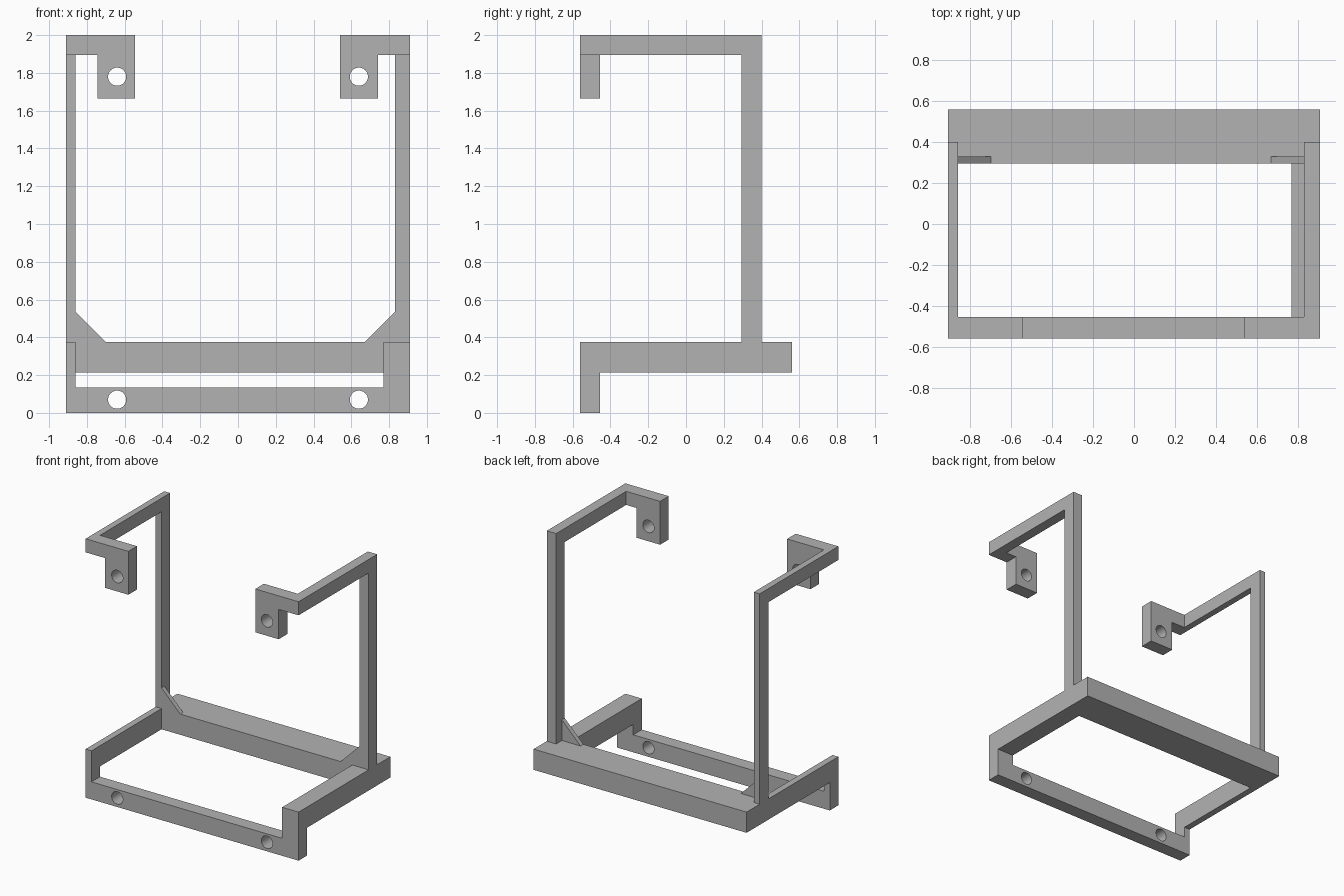
import bpy, bmesh, math
from mathutils import Vector

if "Cube" in bpy.data.objects:
    bpy.data.objects.remove(bpy.data.objects["Cube"])

grey = bpy.data.materials.new("plain_grey")
grey.use_nodes = True
GREY = (0.45, 0.45, 0.45, 1)
grey.diffuse_color = GREY
grey.node_tree.nodes["Principled BSDF"].inputs["Base Color"].default_value = GREY


def circle(x, z, r=0.048, sides=48):
    return [(x + r * math.cos(math.tau * i / sides), z + r * math.sin(math.tau * i / sides))
            for i in range(sides)]


def rect(a0, b0, a1, b1):
    return [(a0, b0), (a1, b0), (a1, b1), (a0, b1)]


def plate(name, axis, low, high, outline, holes=()):
    """Extrude an outline with holes along x (drawn in y, z) or y (drawn in x, z)."""
    curve = bpy.data.curves.new(name + "_profile", "CURVE")
    curve.dimensions = "2D"
    curve.fill_mode = "BOTH"
    curve.extrude = (high - low) / 2
    for loop in [outline, *holes]:
        spline = curve.splines.new("POLY")
        spline.points.add(len(loop) - 1)
        for point, (a, b) in zip(spline.points, loop):
            point.co = (a, b, 0, 1)
        spline.use_cyclic_u = True
    helper = bpy.data.objects.new(name + "_profile", curve)
    mesh = bpy.data.meshes.new_from_object(helper)
    bpy.data.objects.remove(helper)
    bpy.data.curves.remove(curve)

    bm = bmesh.new()
    bm.from_mesh(mesh)
    middle = (low + high) / 2
    for v in bm.verts:
        a, b, c = v.co
        v.co = Vector((c + middle, a, b)) if axis == "x" else Vector((a, c + middle, b))
    bmesh.ops.remove_doubles(bm, verts=bm.verts, dist=1e-5)
    bmesh.ops.recalc_face_normals(bm, faces=bm.faces)
    bm.to_mesh(mesh)
    bm.free()
    mesh.name = name
    mesh.materials.clear()
    mesh.materials.append(grey)
    obj = bpy.data.objects.new(name, mesh)
    bpy.context.collection.objects.link(obj)
    bpy.ops.object.select_all(action="DESELECT")
    obj.select_set(True)
    bpy.context.view_layer.objects.active = obj
    bpy.ops.object.shade_smooth_by_angle(angle=math.radians(30))
    return obj


# Shared levels
OUT, FRONT, FRONT_IN = 0.91, -0.56, -0.455
REAR_IN, POST_BACK, REAR = 0.295, 0.40, 0.56
BASE_LOW, BASE_TOP, ARM_LOW, TOP = 0.215, 0.375, 1.895, 2.0
HOLE_X = 0.64

# Base: front rail with two legs, rear beam
plate("front_rail", "y", FRONT, FRONT_IN,
      [(-OUT, 0), (OUT, 0), (OUT, BASE_TOP), (0.77, BASE_TOP), (0.77, 0.135),
       (-0.86, 0.135), (-0.86, BASE_TOP), (-OUT, BASE_TOP)],
      [circle(-HOLE_X, 0.07), circle(HOLE_X, 0.07)])
plate("rear_beam", "y", REAR_IN, REAR, rect(-OUT, BASE_LOW, OUT, BASE_TOP))

# Each side: lower arm, post with upper arm, gusset and mounting tab
for side, s, lower_in, post_in, tab_in, tab_out in (
        ("right", -1, 0.86, 0.86, 0.545, 0.745),
        ("left", 1, 0.77, 0.83, 0.54, 0.74)):
    plate(side + "_lower_arm", "x", *sorted((s * lower_in, s * OUT)),
          rect(FRONT_IN, BASE_LOW, REAR_IN, BASE_TOP))
    plate(side + "_post", "x", *sorted((s * post_in, s * OUT)),
          [(REAR_IN, BASE_TOP), (POST_BACK, BASE_TOP), (POST_BACK, TOP),
           (FRONT_IN, TOP), (FRONT_IN, ARM_LOW), (REAR_IN, ARM_LOW)])
    plate(side + "_gusset", "y", REAR_IN, 0.33,
          [(s * post_in, BASE_TOP), (s * (post_in - 0.16), BASE_TOP), (s * post_in, 0.535)])
    plate(side + "_mounting_tab", "y", FRONT, FRONT_IN,
          [(s * OUT, ARM_LOW), (s * OUT, TOP), (s * tab_in, TOP), (s * tab_in, 1.665),
           (s * tab_out, 1.665), (s * tab_out, ARM_LOW)],
          [circle(s * HOLE_X, 1.78)])
